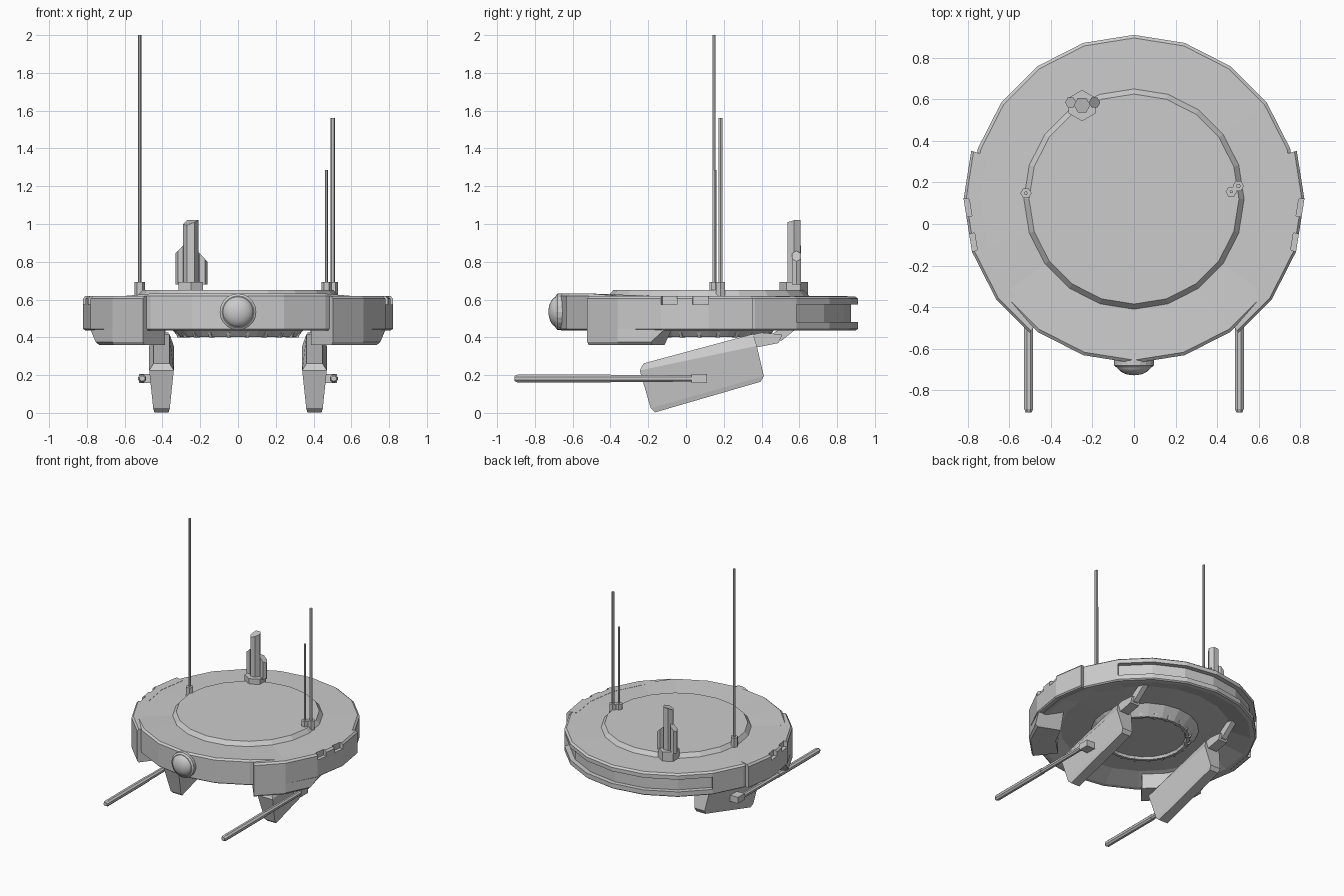
import bpy, bmesh
from math import sin, cos, radians, pi
from mathutils import Vector

if "Cube" in bpy.data.objects:
    bpy.data.objects.remove(bpy.data.objects["Cube"])

CY = 0.12  # hull axis in y


def loft(name, sections, sx=1, smooth=False):
    """Skin closed rings of equal point count and cap both ends."""
    bm = bmesh.new()
    rings = [[bm.verts.new((p[0] * sx, p[1], p[2])) for p in s] for s in sections]
    n = len(rings[0])
    for a, b in zip(rings, rings[1:]):
        for i in range(n):
            j = (i + 1) % n
            bm.faces.new((a[i], a[j], b[j], b[i]))
    bm.faces.new(rings[0])
    bm.faces.new(rings[-1])
    bmesh.ops.remove_doubles(bm, verts=bm.verts, dist=1e-5)
    bmesh.ops.recalc_face_normals(bm, faces=bm.faces)
    me = bpy.data.meshes.new(name)
    bm.to_mesh(me)
    bm.free()
    if smooth:
        me.shade_smooth()
    ob = bpy.data.objects.new(name, me)
    bpy.context.collection.objects.link(ob)
    return ob


def pol(r, deg, z):
    """Point on a 20-sided outline, angle measured from the rear (+y)."""
    r *= cos(radians(9)) / cos(radians(deg % 18 - 9))
    return (r * sin(radians(deg)), CY + r * cos(radians(deg)), z)


def tube(name, stations, n=6, axis='z', turn=0, sx=1, slant=None, smooth=False):
    """Stations are (x, y, z, radius) along an axis; slant tilts the last ring."""
    secs = []
    for x, y, z, r in stations:
        ring = []
        for i in range(n):
            a = radians(turn) + 2 * pi * i / n
            u, v = r * cos(a), r * sin(a)
            ring.append((x + u, y + v, z) if axis == 'z' else (x + u, y, z + v))
        secs.append(ring)
    if slant:
        secs[-1] = [(p[0], p[1], slant(p[0] - x, p[1] - y) + z) for p in secs[-1]]
    return loft(name, secs, sx, smooth)


def box(name, x, y, z, sx=1):
    return loft(name, [[(x[0], b, c), (x[1], b, c), (x[1], b, d), (x[0], b, d)]
                       for b in y for c, d in [z]], sx)


# Saucer hull: lathed profile, front top edge a little higher
profile = [(0.505, 0.65), (0.53, 0.62), (0.775, 0.617), (0.79, 0.605), (0.79, 0.575),
           (0.79, 0.48), (0.79, 0.445), (0.78, 0.437), (0.75, 0.437), (0.60, 0.485),
           (0.38, 0.475), (0.315, 0.402), (0.295, 0.402), (0.285, 0.42)]
rings = []
for k, (r, z) in enumerate(profile):
    rings.append([pol(r, 18 * i, z + (0.015 if k in (2, 3) and 8 <= i <= 12 else 0))
                  for i in range(20)])
hull = loft("saucer_hull", rings)

# Recessed slot around the rear rim
bm = bmesh.new()
bm.from_mesh(hull.data)
slot = [f for f in bm.faces if 0.5 < f.calc_center_median().z < 0.55
        and f.calc_center_median().y > 0.59 and abs(f.normal.z) < 0.1]
bmesh.ops.inset_region(bm, faces=slot, thickness=0, depth=-0.035,
                       use_boundary=True, use_even_offset=True)
bm.to_mesh(hull.data)
bm.free()

# Small teeth around the belly rim
for i in range(20):
    a = 18 * i + 9
    loft("belly_tooth", [[pol(r0, a - w, z), pol(r1, a - w, z), pol(r1, a + w, z), pol(r0, a + w, z)]
                         for z, r0, r1, w in ((0.425, 0.29, 0.34, 1.5), (0.398, 0.29, 0.325, 1.5))])

# Side armour panels with two notches, and the deeper front blocks
plain = [(0.74, 0.445), (0.81, 0.437), (0.82, 0.445), (0.82, 0.575), (0.82, 0.605), (0.808, 0.619), (0.74, 0.619)]
notch = plain[:4] + [(0.793, 0.575), (0.793, 0.619)] + plain[6:]
cuts = [(73.5, plain), (90, plain), (90, notch), (96, notch), (96, plain), (102, plain),
        (102, notch), (108, notch), (108, plain), (126, plain), (142, plain)]
for s in (1, -1):
    loft("side_panel", [[pol(r, a, z) for r, z in p] for a, p in cuts], s)
    loft("lower_block", [[pol(0.63, lo, 0.36), pol(r, lo, 0.36), pol(0.82, lo, 0.375),
                          pol(0.82, hi, 0.45), pol(0.63, hi, 0.485)]
                         for lo, hi, r in ((112, 106, 0.80), (126, 126, 0.81), (142, 142, 0.81))], s)

# Front lamp
tube("lamp_ring", [(0, -0.62, 0.535, 0.097), (0, -0.68, 0.535, 0.097), (0, -0.69, 0.535, 0.084)], 20, 'y')
tube("lamp_dome", [(0, -0.675 - 0.053 * sin(t), 0.535, 0.083 * cos(t) + 0.001)
                   for t in [i * pi / 16 for i in range(9)]], 20, 'y', smooth=True)

# Whip antennas with hexagonal sockets
for x, y, r, top in ((-0.52, 0.148, 0.009, 2.0), (0.502, 0.183, 0.012, 1.56), (0.468, 0.155, 0.008, 1.285)):
    tube("antenna_socket", [(x, y, 0.61, 0.027), (x, y, 0.692, 0.027)])
    tube("antenna_rod", [(x, y, 0.68, r), (x, y, top, r)])

# Exhaust stack cluster with slanted tops
tube("stack_base", [(-0.25, 0.57, 0.61, 0.075), (-0.25, 0.57, 0.692, 0.075)], turn=30)
tube("main_stack", [(-0.25, 0.572, 0.68, 0.04), (-0.25, 0.572, 1.005, 0.04)],
     slant=lambda u, v: min(0.015, 0.4 * u + 0.4 * v + 0.01))
tube("left_stack", [(-0.305, 0.585, 0.68, 0.027), (-0.305, 0.585, 0.872, 0.027)], slant=lambda u, v: u)
tube("right_stack", [(-0.19, 0.585, 0.68, 0.028), (-0.19, 0.585, 0.83, 0.028)], slant=lambda u, v: -u)

# Legs: lofted slabs, each level is (front y, z, rear y, z, half width)
LX = 0.405
levels = [(-0.225, 0.262, 0.355, 0.418, 0.042), (-0.245, 0.225, 0.375, 0.355, 0.065),
          (-0.187, 0.025, 0.412, 0.195, 0.044), (-0.163, 0.003, 0.395, 0.165, 0.038)]
for s in (1, -1):
    loft("leg_slab", [[(LX - w, y0, z0), (LX + w, y0, z0), (LX + w, y1, z1), (LX - w, y1, z1)]
                      for y0, z0, y1, z1, w in levels], s)
    # Hip knuckle and strut up to the hull
    for nm, w, pts in (("hip_knuckle", 0.038, [(0.33, 0.345), (0.39, 0.35), (0.49, 0.37), (0.51, 0.415), (0.40, 0.425), (0.33, 0.41)]),
                       ("hip_strut", 0.02, [(0.46, 0.375), (0.51, 0.385), (0.62, 0.475), (0.56, 0.49), (0.46, 0.42)])):
        loft(nm, [[(LX + d, y, z) for y, z in pts] for d in (-w, w)], s)
    # Gun bracket, barrel and muzzle
    box("gun_bracket", (0.43, 0.525), (0.03, 0.11), (0.157, 0.206), s)
    tube("gun_barrel", [(0.507, 0.06, 0.182, 0.018), (0.507, -0.40, 0.182, 0.02),
                        (0.507, -0.40, 0.182, 0.023), (0.507, -0.89, 0.182, 0.023),
                        (0.507, -0.908, 0.182, 0.015)], 8, 'y', 22.5, s)
